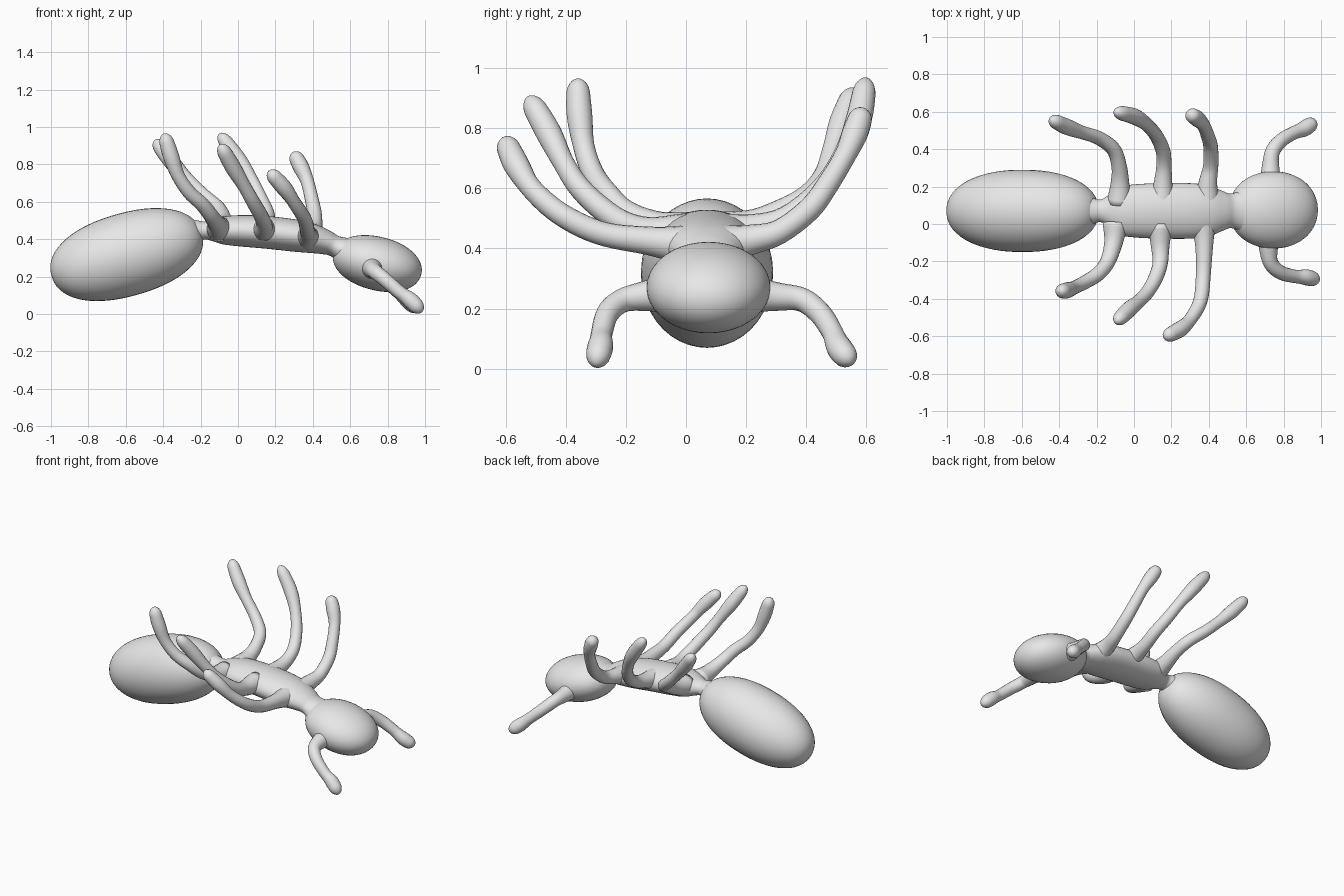
import bpy, bmesh, math
from mathutils import Vector, Quaternion

cube = bpy.data.objects.get("Cube")
if cube:
    bpy.data.objects.remove(cube, do_unlink=True)

grey = bpy.data.materials.new("plain_grey")
grey.use_nodes = True
grey.diffuse_color = (0.8, 0.8, 0.8, 1)
grey.node_tree.nodes["Principled BSDF"].inputs["Base Color"].default_value = (0.8, 0.8, 0.8, 1)

MID_Y = 0.07  # the body's centre line


def catmull(vals, t):
    """Smooth interpolation of a list of vectors, t from 0 to len - 1."""
    n = len(vals)
    i = min(int(t), n - 2)
    f = t - i
    b, c = vals[i], vals[i + 1]
    a = vals[i - 1] if i > 0 else b * 2 - c
    d = vals[i + 2] if i + 2 < n else c * 2 - b
    return 0.5 * (2 * b + (c - a) * f + (2 * a - 5 * b + 4 * c - d) * f ** 2
                  + (3 * b - a - 3 * c + d) * f ** 3)


def loft(name, stations, side, sides=24):
    """Skin elliptical rings along stations of (centre, side radius, up radius)."""
    bm = bmesh.new()
    rings = []
    pts = [s[0] for s in stations]
    side = Vector(side)
    prev = None
    for i, (p, rs, ru) in enumerate(stations):
        tan = (pts[min(i + 1, len(pts) - 1)] - pts[max(i - 1, 0)]).normalized()
        if prev is not None:
            side = prev.rotation_difference(tan) @ side
        side = (side - tan * side.dot(tan)).normalized()
        up = tan.cross(side)
        prev = tan
        rings.append([bm.verts.new(p + side * rs * math.cos(a) + up * ru * math.sin(a))
                      for a in (2 * math.pi * k / sides for k in range(sides))])
    for r0, r1 in zip(rings, rings[1:]):
        for k in range(sides):
            j = (k + 1) % sides
            bm.faces.new((r0[k], r0[j], r1[j], r1[k]))
    # rounded ends close on a single point
    for ring, p in ((rings[0], pts[0]), (rings[-1], pts[-1])):
        tip = bm.verts.new(p)
        for k in range(sides):
            bm.faces.new((ring[k], ring[(k + 1) % sides], tip))
    bmesh.ops.recalc_face_normals(bm, faces=bm.faces)
    mesh = bpy.data.meshes.new(name)
    bm.to_mesh(mesh)
    bm.free()
    for f in mesh.polygons:
        f.use_smooth = True
    mesh.materials.append(grey)
    obj = bpy.data.objects.new(name, mesh)
    bpy.context.collection.objects.link(obj)
    return obj


def lobe(name, centre, half, tilt, ry, rz, power):
    """Slightly blunt ellipsoid whose long axis is tilted in the xz plane."""
    axis = Vector((math.cos(tilt), 0, math.sin(tilt)))
    stations = []
    n = 32
    for i in range(n + 1):
        u = -math.cos(math.pi * (0.015 + 0.97 * i / n))
        r = (1 - abs(u) ** power) ** (1 / power)
        stations.append((Vector(centre) + axis * half * u, ry * r, rz * r))
    loft(name, stations, (0, 1, 0), 40)


# Limb thickness from flared root to tip
LIMB_RADII = [0.068, 0.05, 0.041, 0.039, 0.037, 0.036, 0.043, 0.036]


def limb(name, path):
    pts = [Vector(p) for p in path]
    last = len(pts) - 1
    radii = [Vector((r, 0)) for r in LIMB_RADII]
    length = sum((b - a).length for a, b in zip(pts, pts[1:]))
    stations = []
    n = 44
    for i in range(n + 1):
        f = 1 - (1 - i / n) ** 1.5  # finer steps near the tip
        r = catmull(radii, f * (len(radii) - 1)).x
        left = (1 - f) * length
        if left < 0.045:  # round the tip
            r *= math.sqrt(max(0.002, 1 - (1 - left / 0.045) ** 2))
        stations.append((catmull(pts, f * last), r, r))
    loft(name, stations, (1, 0, 0.2), 18)


# Abdomen and head
lobe("abdomen", (-0.595, MID_Y, 0.318), 0.418, math.radians(16), 0.22, 0.222, 2.2)
lobe("head", (0.745, MID_Y + 0.005, 0.27), 0.242, math.radians(-14), 0.206, 0.143, 2.1)

# Thorax with narrow waist and neck: x, z, half width, half height
THORAX = [(-0.28, 0.425, 0.10, 0.10), (-0.225, 0.442, 0.072, 0.064),
          (-0.18, 0.447, 0.06, 0.048), (-0.14, 0.447, 0.083, 0.056),
          (-0.08, 0.447, 0.128, 0.074), (0.02, 0.445, 0.143, 0.084),
          (0.15, 0.437, 0.148, 0.087), (0.3, 0.42, 0.148, 0.086),
          (0.4, 0.403, 0.136, 0.078), (0.47, 0.383, 0.108, 0.066),
          (0.52, 0.362, 0.092, 0.058), (0.58, 0.335, 0.115, 0.075)]
centres = [Vector((x, MID_Y, z)) for x, z, _, _ in THORAX]
sizes = [Vector((w, h)) for _, _, w, h in THORAX]
steps = [(len(THORAX) - 1) * i / 55 for i in range(56)]
loft("thorax", [(catmull(centres, t), *catmull(sizes, t)) for t in steps], (0, 1, 0), 36)

# Legs, each posed on its own, raised and swept back
limb("right_front_leg", [(.37, 0, .41), (.375, -.12, .425), (.37, -.28, .45), (.355, -.41, .51),
                         (.305, -.505, .59), (.25, -.56, .67), (.165, -.605, .765)])
limb("right_middle_leg", [(.14, 0, .45), (.14, -.12, .455), (.14, -.21, .485), (.115, -.29, .54),
                          (.075, -.36, .61), (.03, -.41, .69), (-.03, -.46, .79), (-.095, -.525, .905)])
limb("right_rear_leg", [(-.10, 0, .455), (-.11, -.1, .475), (-.14, -.2, .52), (-.19, -.265, .585),
                        (-.26, -.31, .65), (-.32, -.34, .74), (-.36, -.355, .85), (-.395, -.36, .965)])
limb("left_front_leg", [(.39, .12, .41), (.395, .22, .43), (.41, .31, .455), (.41, .41, .53),
                        (.395, .47, .61), (.37, .53, .71), (.335, .565, .79), (.295, .59, .865)])
limb("left_middle_leg", [(.15, .12, .45), (.155, .22, .465), (.16, .31, .49), (.155, .39, .54),
                         (.12, .47, .62), (.07, .53, .72), (0, .575, .83), (-.10, .60, .965)])
limb("left_rear_leg", [(-.08, .11, .455), (-.075, .22, .48), (-.08, .31, .52), (-.11, .40, .57),
                       (-.19, .46, .64), (-.28, .49, .73), (-.36, .52, .82), (-.445, .56, .93)])

# Antennae, bent forward and down
limb("right_antenna", [(.72, -.04, .25), (.72, -.15, .24), (.735, -.215, .225), (.785, -.26, .185),
                       (.86, -.28, .12), (.92, -.285, .075), (.985, -.30, .012)])
limb("left_antenna", [(.73, .19, .25), (.73, .30, .24), (.74, .385, .23), (.785, .445, .185),
                      (.85, .485, .125), (.91, .51, .07), (.97, .55, .02)])
